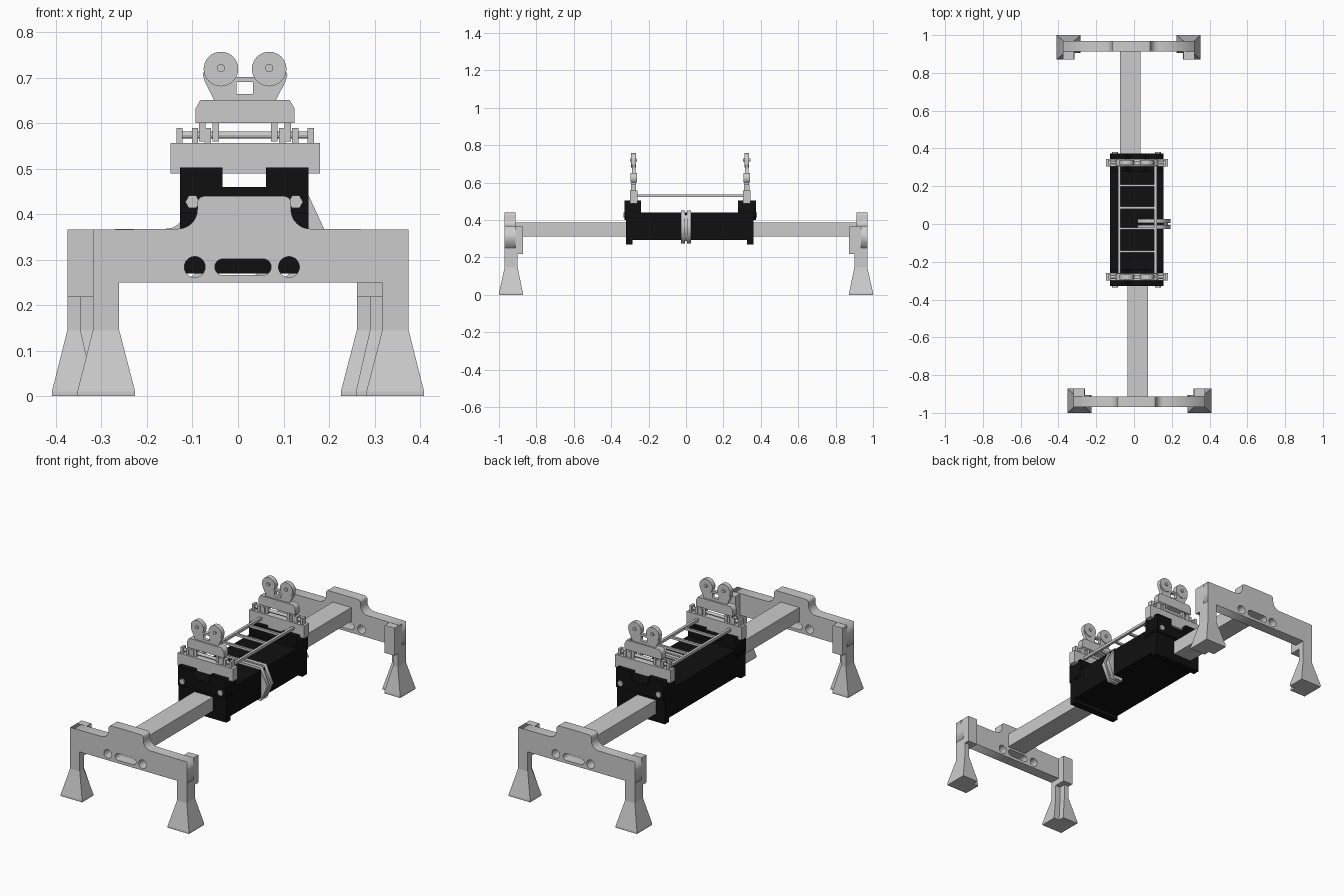
import bpy, bmesh
from math import pi, cos, sin
from mathutils import Matrix

if "Cube" in bpy.data.objects:
    bpy.data.objects.remove(bpy.data.objects["Cube"])

black = bpy.data.materials.new("black_paint")
black.diffuse_color = (0.005, 0.005, 0.005, 1)
black.use_nodes = True
black.node_tree.nodes["Principled BSDF"].inputs["Base Color"].default_value = black.diffuse_color


def finish(name, bm, mat=None):
    bmesh.ops.recalc_face_normals(bm, faces=bm.faces[:])
    me = bpy.data.meshes.new(name)
    bm.to_mesh(me)
    bm.free()
    ob = bpy.data.objects.new(name, me)
    bpy.context.collection.objects.link(ob)
    if mat:
        me.materials.append(mat)
    return ob


def boxes(name, spans, mat=None):
    """Boxes given as (x0, x1, y0, y1, z0, z1), joined in one object."""
    bm = bmesh.new()
    for x0, x1, y0, y1, z0, z1 in spans:
        m = Matrix.Translation(((x0 + x1) / 2, (y0 + y1) / 2, (z0 + z1) / 2))
        m = m @ Matrix.Diagonal((x1 - x0, y1 - y0, z1 - z0, 1))
        bmesh.ops.create_cube(bm, size=1, matrix=m)
    return finish(name, bm, mat)


def plate(name, loops, y0, y1, mat=None):
    """Filled x/z outlines (later loops may be holes) extruded along y."""
    cu = bpy.data.curves.new(name, 'CURVE')
    cu.dimensions = '2D'
    cu.fill_mode = 'BOTH'
    cu.extrude = (y1 - y0) / 2
    for pts in loops:
        s = cu.splines.new('POLY')
        s.points.add(len(pts) - 1)
        for p, (x, z) in zip(s.points, pts):
            p.co = (x, z, 0, 1)
        s.use_cyclic_u = True
    ob = bpy.data.objects.new(name, cu)
    bpy.context.collection.objects.link(ob)
    ob.location.y = (y0 + y1) / 2
    ob.rotation_euler.x = pi / 2
    bpy.ops.object.select_all(action='DESELECT')
    ob.select_set(True)
    bpy.context.view_layer.objects.active = ob
    bpy.ops.object.convert(target='MESH')
    ob = bpy.context.view_layer.objects.active
    if mat:
        ob.data.materials.append(mat)
    return ob


def arc(cx, cz, r, a0, a1, n=8):
    return [(cx + r * cos(a0 + (a1 - a0) * i / n), cz + r * sin(a0 + (a1 - a0) * i / n))
            for i in range(n + 1)]


def circle(cx, cz, r, n=24):
    return arc(cx, cz, r, 0, 2 * pi, n)[:-1]


def rod(name, x0, x1, y, z, r, seg=12):
    bm = bmesh.new()
    m = Matrix.Translation(((x0 + x1) / 2, y, z)) @ Matrix.Rotation(pi / 2, 4, 'Y')
    bmesh.ops.create_cone(bm, cap_ends=True, segments=seg, radius1=r, radius2=r,
                          depth=x1 - x0, matrix=m)
    return finish(name, bm)


def leg(name, flip):
    """L-section leg lofted down into a flared foot."""
    def ring(xi, xm, xo, yo, ym, yi, z):
        pts = [(xi, yo), (xo, yo), (xo, yi), (xm, yi), (xm, ym), (xi, ym)]
        return [bm.verts.new((0.056 - x if flip else x, y, z)) for x, y in pts]
    bm = bmesh.new()
    top = (0.317, 0.346, 0.375, -0.97, -0.935, -0.90)
    base = (0.282, 0.315, 0.409, -1.0, -0.905, -0.872)
    rings = [ring(*top, 0.25), ring(*top, 0.145), ring(*base, 0.01), ring(*base, 0)]
    for a, b in zip(rings, rings[1:]):
        for i in range(6):
            j = (i + 1) % 6
            bm.faces.new((a[i], a[j], b[j], b[i]))
    bm.faces.new(rings[0])
    bm.faces.new(rings[-1])
    return finish(name, bm)


# End frame: beam with hump and slots, corner blocks, legs, sliding arm
c = 0.0135
hump = (arc(c + 0.145, 0.41, 0.042, 1.5 * pi, pi) + arc(c + 0.087, 0.424, 0.016, 0, pi / 2, 4)
        + arc(c - 0.087, 0.424, 0.016, pi / 2, pi, 4) + arc(c - 0.145, 0.41, 0.042, 0, -pi / 2))
hump = [(x, max(z, 0.366)) for x, z in hump]
outline = [(-0.319, 0.25), (0.375, 0.25), (0.375, 0.366)] + hump + [(-0.319, 0.366)]
slot = (arc(0.055, 0.284, 0.018, -pi / 2, pi / 2) + arc(-0.033, 0.284, 0.018, pi / 2, 1.5 * pi))
front = [
    plate("front_beam", [outline, slot, circle(-0.095, 0.284, 0.023), circle(0.112, 0.284, 0.023)],
          -0.97, -0.912),
    boxes("front_corner_blocks", [(0.317, 0.375, -0.935, -0.872, 0.218, 0.366),
                                  (-0.319, -0.261, -0.935, -0.872, 0.218, 0.366)]),
    leg("front_right_leg", False),
    leg("front_left_leg", True),
    boxes("front_sliding_arm", [(-0.035, 0.075, -0.915, -0.2, 0.312, 0.386)]),
]
bpy.context.view_layer.update()
for ob in front:
    ob2 = ob.copy()
    ob2.name = ob.name.replace("front", "back")
    bpy.context.collection.objects.link(ob2)
    ob2.matrix_world = Matrix.Rotation(pi, 4, 'Z') @ ob.matrix_world

# Black central housing with raised, notched ends and lower lips
boxes("housing", [(-0.128, 0.155, -0.31, 0.36, 0.292, 0.44),
                  (-0.128, 0.155, -0.32, -0.285, 0.27, 0.44),
                  (-0.128, 0.155, 0.325, 0.362, 0.27, 0.44)], black)
notched = [(-0.128, 0.40), (0.155, 0.40), (0.155, 0.503), (0.061, 0.503), (0.061, 0.46),
           (-0.034, 0.46), (-0.034, 0.503), (-0.128, 0.503)]
plate("housing_front_end", [notched], -0.328, -0.24, black)
plate("housing_back_end", [notched], 0.278, 0.373, black)

# Hexagonal bolts on the housing ends
for end, y0, y1 in (("front", -0.335, -0.325), ("back", 0.37, 0.38)):
    for side, x in (("left", -0.1), ("right", 0.127)):
        plate(f"{end}_{side}_bolt", [circle(x, 0.427, 0.016, 6)], y0, y1)

# Side clamp: two bent plates with a narrow web between
def clamp(inset):
    return [(0.018, 0.452 - inset), (0.15, 0.452 - inset), (0.192 - inset, 0.362),
            (0.155, 0.275 + inset), (0.10, 0.275 + inset), (0.10, 0.295), (0.14, 0.295),
            (0.14, 0.436), (0.018, 0.436)]
plate("clamp_front_plate", [clamp(0)], -0.027, -0.006)
plate("clamp_back_plate", [clamp(0)], 0.006, 0.027)
plate("clamp_web", [clamp(0.012)], -0.008, 0.008)

# Ladder between the two saddles
rails = [(x - 0.007, x + 0.007, -0.28, 0.325, 0.522, 0.536) for x in (-0.079, 0.114)]
rungs = [(-0.079, 0.114, y - 0.006, y + 0.006, 0.523, 0.535) for y in (0.204, 0.086, -0.024, -0.145)]
boxes("ladder", rails + rungs)

# Roller saddles: base plate, hinge lugs and pin, rocker, rollers
s = 0.0155
half = [(0.109, 0.60), (0.109, 0.632), (0.098, 0.651), (0.068, 0.651), (0.088, 0.69),
        (0.093, 0.706), (0.082, 0.736), (0.04, 0.736), (0.03, 0.701)]
rocker = [(s + x, z) for x, z in half] + [(s - x, z) for x, z in reversed(half)]
window = [(s - 0.019, 0.664), (s + 0.018, 0.664), (s + 0.018, 0.69), (s - 0.019, 0.69)]
for end, y in (("front", -0.28), ("back", 0.325)):
    boxes(end + "_saddle_base", [(-0.148, 0.18, y - 0.02, y + 0.02, 0.489, 0.557)])
    boxes(end + "_hinge_lugs", [(s + k * d - 0.007, s + k * d + 0.007, y - 0.014, y + 0.014, 0.55, 0.59)
                                for d in (0.144, 0.110, 0.082) for k in (-1, 1)]
          + [(s + k * d - 0.007, s + k * d + 0.007, y - 0.012, y + 0.012, 0.56, 0.605)
             for d in (0.094, 0.064) for k in (-1, 1)])
    rod(end + "_hinge_pin", s - 0.15, s + 0.15, y, 0.574, 0.008)
    plate(end + "_rocker", [rocker, window], y - 0.009, y + 0.009)
    plate(end + "_rocker_foot", [[(s - 0.109, 0.60), (s + 0.109, 0.60), (s + 0.109, 0.632),
                                  (s + 0.098, 0.651), (s - 0.098, 0.651), (s - 0.109, 0.632)]],
          y - 0.018, y + 0.018)
    for side, k in (("left", -1), ("right", 1)):
        x = s + k * 0.053
        plate(f"{end}_{side}_roller", [circle(x, 0.719, 0.038, 32)], y - 0.013, y + 0.013)
        plate(f"{end}_{side}_roller_pin", [circle(s + k * 0.053, 0.721, 0.009, 16)],
              y - 0.019, y + 0.019)
